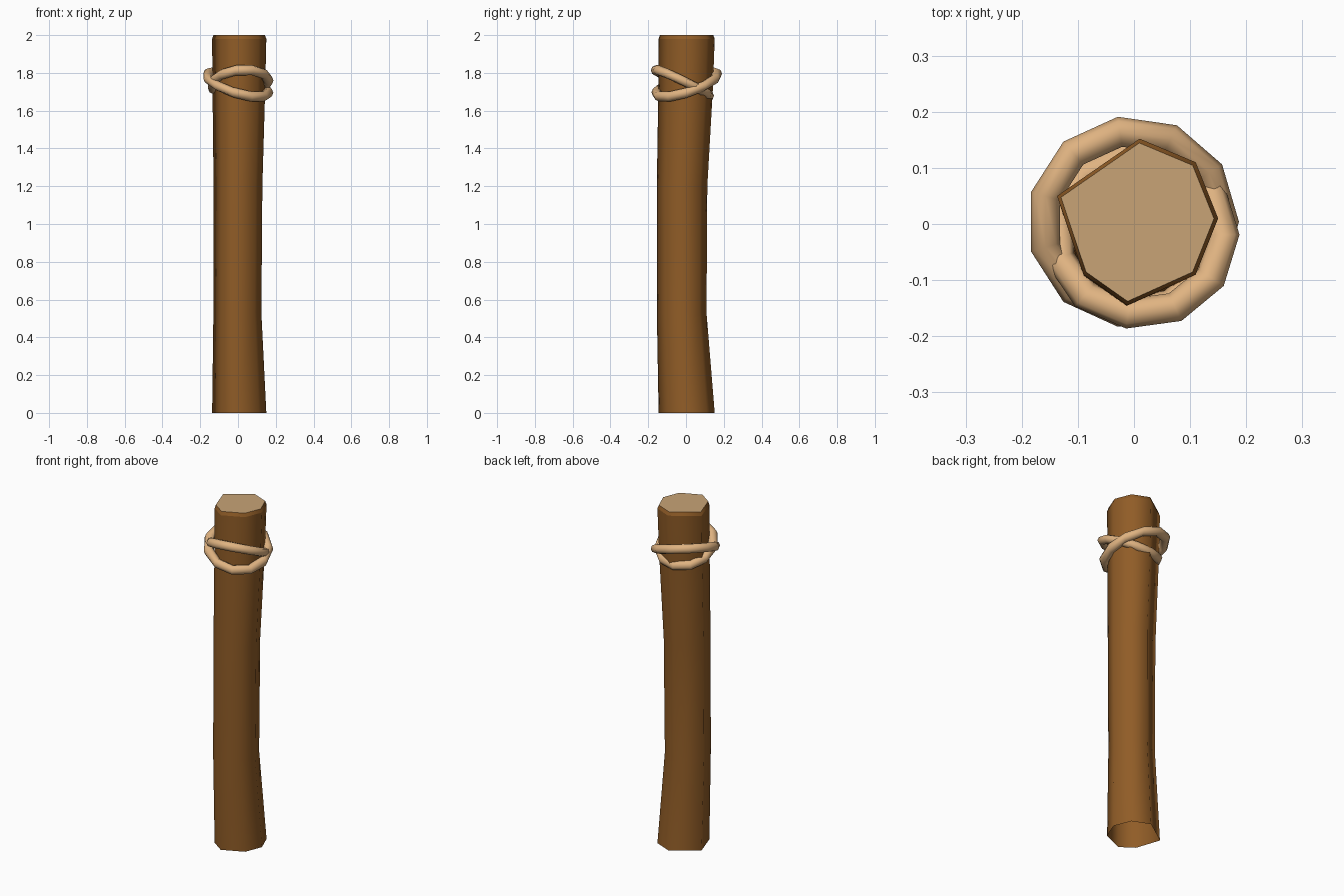
import bpy, math
from mathutils import Vector

if "Cube" in bpy.data.objects:
    bpy.data.objects.remove(bpy.data.objects["Cube"])


def material(name, rgb):
    m = bpy.data.materials.new(name)
    m.diffuse_color = (*rgb, 1)
    m.use_nodes = True
    m.node_tree.nodes["Principled BSDF"].inputs["Base Color"].default_value = m.diffuse_color
    return m


bark = material("brown bark", (0.28, 0.108, 0.02))
cut = material("cut wood", (0.58, 0.37, 0.18))
fibre = material("tan rope", (0.74, 0.45, 0.22))


def make(name, verts, faces, mats):
    me = bpy.data.meshes.new(name)
    me.from_pydata(verts, [], faces)
    for m in mats:
        me.materials.append(m)
    for p in me.polygons:
        p.use_smooth = True
    ob = bpy.data.objects.new(name, me)
    bpy.context.collection.objects.link(ob)
    return ob


# Wooden post: uneven seven-sided section, waisted in the middle, open underneath
section = [(0.15, 0.01), (0.11, 0.11), (0.01, 0.152), (-0.137, 0.05),
           (-0.09, -0.09), (-0.012, -0.145), (0.11, -0.09)]
# z, scale, x shift, y shift
rings = [(0, 1, 0, 0), (0.53, 0.885, -0.009, -0.026), (1.2, 0.9, -0.006, -0.024),
         (1.7, 0.97, -0.002, -0.006), (1.98, 1, 0, 0), (2.0, 0.95, 0, 0)]
n = len(section)
verts = [(x * s + dx, y * s + dy, z) for z, s, dx, dy in rings for x, y in section]
faces = [(r * n + i, r * n + (i + 1) % n, (r + 1) * n + (i + 1) % n, (r + 1) * n + i)
         for r in range(len(rings) - 1) for i in range(n)]
top = (len(rings) - 1) * n
faces.append(tuple(range(top, top + n)))
post = make("post", verts, faces, [bark, cut])
cap = post.data.polygons[-1]
cap.use_smooth = False
cap.material_index = 1
# keep the edges around the cut end and its chamfer crisp
for e in post.data.edges:
    a, b = e.vertices
    if min(a, b) >= top or (top - n <= min(a, b) and max(a, b) < top):
        e.use_edge_sharp = True


# Rope loops: tilted closed tubes around the post
def rope_loop(name, cx, cy, rx, ry, z, tilt_x, tilt_y, r=0.027, segs=11, sides=8):
    verts, faces = [], []
    for i in range(segs):
        a = 2 * math.pi * i / segs
        out = Vector((math.cos(a), math.sin(a), 0))
        c = Vector((cx + rx * out.x, cy + ry * out.y, z + tilt_x * out.x + tilt_y * out.y))
        for j in range(sides):
            b = 2 * math.pi * j / sides
            verts.append(c + out * (r * math.cos(b)) + Vector((0, 0, r * math.sin(b))))
            j2, i2 = (j + 1) % sides, (i + 1) % segs
            faces.append((i * sides + j, i2 * sides + j, i2 * sides + j2, i * sides + j2))
    make(name, verts, faces, [fibre])


rope_loop("rope_loop_rising_back", -0.002, 0.004, 0.162, 0.162, 1.74, -0.045, 0.05)
rope_loop("rope_loop_rising_front", 0.011, -0.019, 0.15, 0.142, 1.748, 0.012, -0.068)
